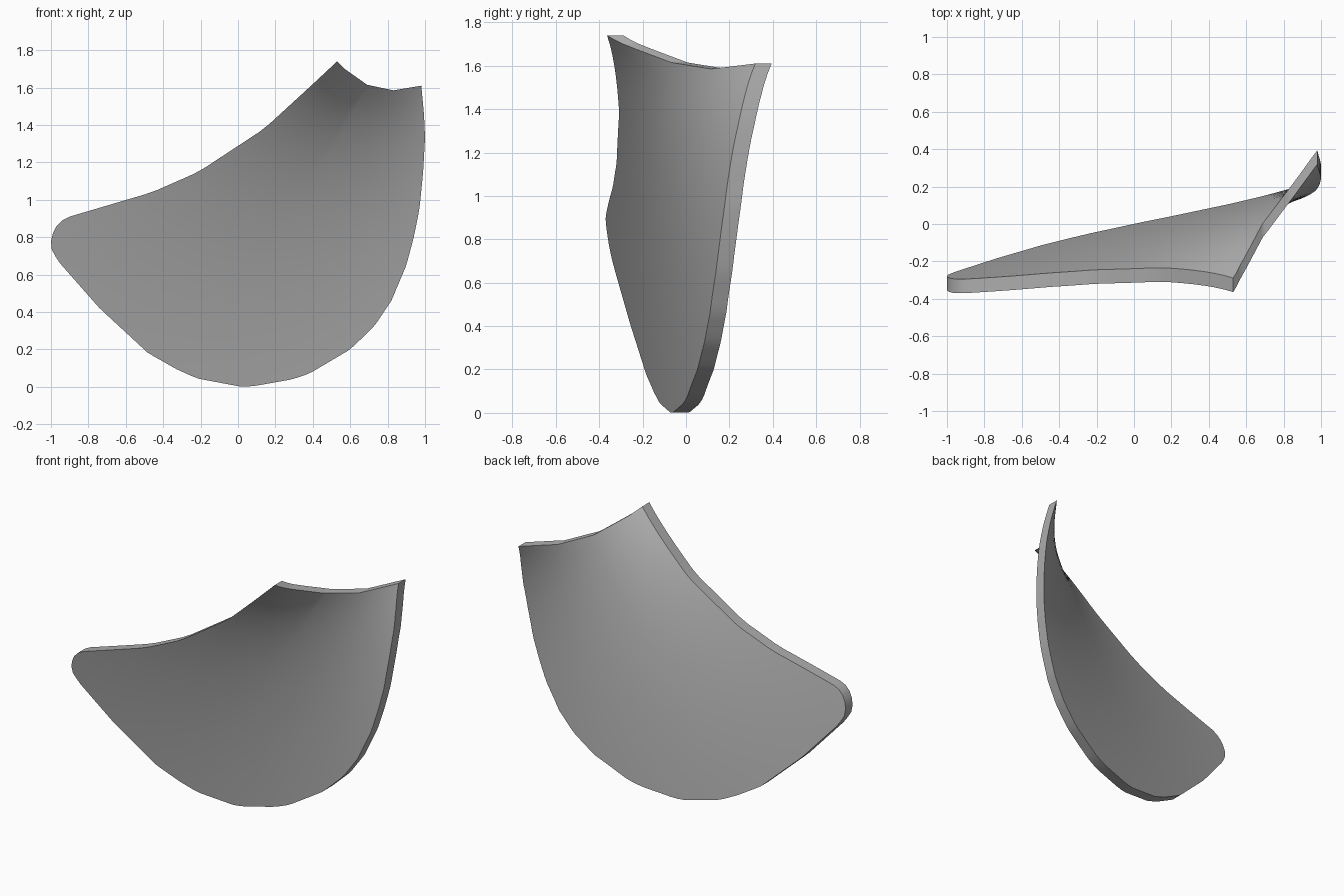
import bpy, bmesh, math
from mathutils import Vector

cube = bpy.data.objects.get("Cube")
if cube:
    bpy.data.objects.remove(cube, do_unlink=True)

# Blade outline in the XZ plane, as four sides
ROOT = [(.53, 1.74), (.57, 1.70), (.69, 1.615), (.83, 1.585), (.98, 1.61)]
LEADING = [(.53, 1.74), (.38, 1.60), (.14, 1.38), (-.21, 1.15), (-.46, 1.04), (-.90, .91)]
TRAILING = [(.98, 1.61), (.995, 1.45), (1, 1.33), (.99, 1.15), (.97, .95),
            (.94, .80), (.90, .65), (.82, .46)]
TIP = [(-.90, .91), (-.95, .885), (-.985, .84), (-1, .78), (-.995, .73), (-.96, .67),
       (-.74, .42), (-.48, .18), (-.33, .095), (-.22, .045), (.02, 0), (.08, .003),
       (.29, .04), (.38, .07), (.60, .20), (.73, .325), (.82, .46)]

HUB = Vector((.88, 1.95))   # axis of the helical twist
PITCH = .478
THICKNESS = .075
NU, NV = 56, 24


def sampler(points):
    """Point on a polyline by its share of the length."""
    pts = [Vector(p) for p in points]
    lengths = [(b - a).length for a, b in zip(pts, pts[1:])]
    total = sum(lengths)

    def at(t):
        d = t * total
        for a, b, l in zip(pts, pts[1:], lengths):
            if d <= l:
                return a.lerp(b, d / l)
            d -= l
        return pts[-1].copy()
    return at


root, leading, trailing, tip = map(sampler, (ROOT, LEADING, TRAILING, TIP))


def outline_patch(u, v):
    """Fill the four sides with a blended patch."""
    across = leading(v).lerp(trailing(v), u)
    along = root(u).lerp(tip(u), v)
    corners = root(0).lerp(root(1), u).lerp(tip(0).lerp(tip(1), u), v)
    return across + along - corners


def twist(p):
    """Depth of the helical face, a little steeper near the root."""
    d = HUB - p
    angle = math.atan2(d.y, d.x)
    side = min(1, max(0, (math.degrees(angle) - 35) / 25))
    flare = .055 * side * math.exp(-max(0, d.length - .35) / .3)
    return -.07 + PITCH * (angle - math.radians(66.2)) + flare


# Front face as a grid
bm = bmesh.new()
grid = []
for j in range(NV + 1):
    row = []
    for i in range(NU + 1):
        p = outline_patch(i / NU, j / NV)
        row.append(bm.verts.new((p.x, twist(p), p.y)))
    grid.append(row)
for j in range(NV):
    for i in range(NU):
        bm.faces.new((grid[j][i], grid[j][i + 1], grid[j + 1][i + 1], grid[j + 1][i]))

# Back face and rim, extruded straight back
front_faces = bm.faces[:]
result = bmesh.ops.extrude_face_region(bm, geom=front_faces, use_keep_orig=True)
back = [g for g in result["geom"] if isinstance(g, bmesh.types.BMVert)]
bmesh.ops.translate(bm, verts=back, vec=(0, THICKNESS, 0))
bmesh.ops.recalc_face_normals(bm, faces=bm.faces[:])

mesh = bpy.data.meshes.new("propeller_blade")
bm.to_mesh(mesh)
bm.free()
blade = bpy.data.objects.new("propeller_blade", mesh)
bpy.context.collection.objects.link(blade)

# Plain grey metal
grey = bpy.data.materials.new("plain grey")
grey.use_nodes = True
colour = (.42, .42, .42, 1)
grey.diffuse_color = colour
grey.node_tree.nodes["Principled BSDF"].inputs["Base Color"].default_value = colour
mesh.materials.append(grey)

# Smooth faces, crisp rim
bpy.ops.object.select_all(action="DESELECT")
blade.select_set(True)
bpy.context.view_layer.objects.active = blade
bpy.ops.object.shade_smooth_by_angle(angle=math.radians(35))
